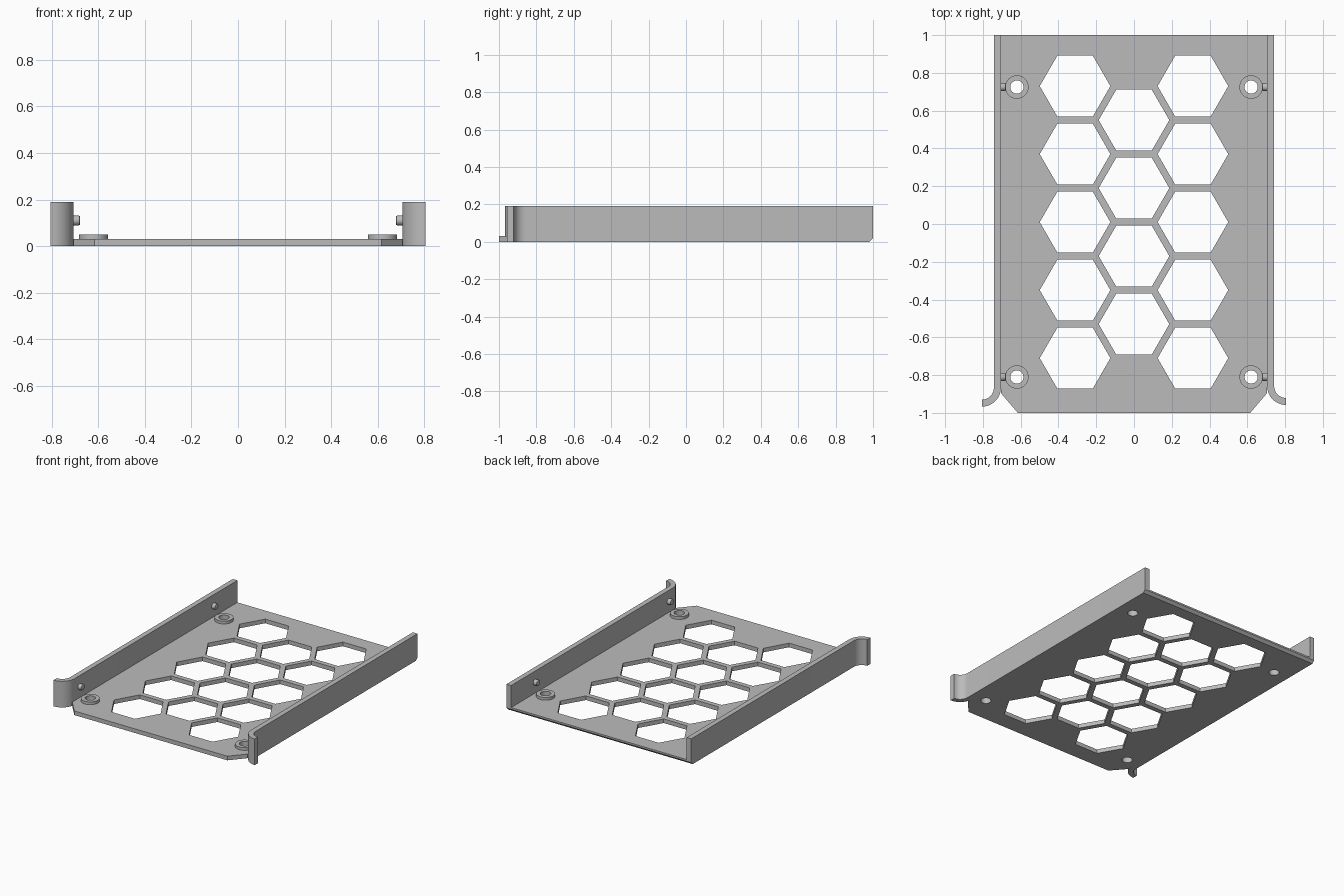
import bpy, bmesh
from math import cos, sin, pi, radians
from mathutils import Matrix, Vector

cube = bpy.data.objects.get("Cube")
if cube:
    bpy.data.objects.remove(cube, do_unlink=True)

GREY = (0.5, 0.5, 0.5, 1)
grey = bpy.data.materials.new("plain grey")
grey.use_nodes = True
grey.diffuse_color = GREY
grey.node_tree.nodes["Principled BSDF"].inputs["Base Color"].default_value = GREY

PLATE_T = 0.03
WALL_IN, WALL_OUT, WALL_H = 0.705, 0.742, 0.19
FLARE_X = 0.805
MOUNT_X, MOUNT_YS = 0.62, (0.725, -0.81)


def finish(bm, name):
    bmesh.ops.recalc_face_normals(bm, faces=bm.faces[:])
    mesh = bpy.data.meshes.new(name)
    bm.to_mesh(mesh)
    bm.free()
    mesh.materials.append(grey)
    obj = bpy.data.objects.new(name, mesh)
    bpy.context.collection.objects.link(obj)
    return obj


def add_prism(bm, outline, z0, z1):
    face = bm.faces.new([bm.verts.new((x, y, z0)) for x, y in outline])
    top = bmesh.ops.extrude_face_region(bm, geom=[face])["geom"]
    verts = [v for v in top if isinstance(v, bmesh.types.BMVert)]
    bmesh.ops.translate(bm, verts=verts, vec=(0, 0, z1 - z0))


def ngon(cx, cy, r, n):
    return [(cx + r * cos(2 * pi * i / n), cy + r * sin(2 * pi * i / n)) for i in range(n)]


def chamfer_back(bm):
    # small chamfer along the bottom rear edge
    edges = [e for e in bm.edges if all(v.co.y > 0.999 and v.co.z < 0.001 for v in e.verts)]
    bmesh.ops.bevel(bm, geom=edges, offset=0.018, segments=1, affect='EDGES')


def smooth(obj):
    bpy.ops.object.select_all(action='DESELECT')
    obj.select_set(True)
    bpy.context.view_layer.objects.active = obj
    bpy.ops.object.shade_smooth_by_angle(angle=radians(30))


# Cutter with the honeycomb openings and the screw holes
bm = bmesh.new()
for x, top_y, count in ((-0.312, 0.73, 5), (0, 0.55, 4), (0.312, 0.73, 5)):
    for row in range(count):
        add_prism(bm, ngon(x, top_y - 0.36 * row, 0.187, 6), -0.1, 0.1)
for side in (-1, 1):
    for y in MOUNT_YS:
        add_prism(bm, ngon(side * MOUNT_X, y, 0.035, 32), -0.1, 0.1)
cutter = finish(bm, "hole_cutter")
cutter.hide_render = True

# Base plate with clipped front corners
bm = bmesh.new()
add_prism(bm, [(-0.615, -1), (0.615, -1), (WALL_IN, -0.895), (WALL_IN, 1),
               (-WALL_IN, 1), (-WALL_IN, -0.895)], 0, PLATE_T)
chamfer_back(bm)
plate = finish(bm, "base_plate")
cut = plate.modifiers.new("holes", 'BOOLEAN')
cut.operation, cut.solver, cut.object = 'DIFFERENCE', 'EXACT', cutter
bpy.context.view_layer.objects.active = plate
bpy.ops.object.modifier_apply(modifier=cut.name)
bpy.data.objects.remove(cutter, do_unlink=True)
smooth(plate)

for side, label, arc_y in ((1, "left", -0.858), (-1, "right", -0.867)):
    # Side wall ending in an outward curved lip
    def arc(r, steps=12):
        return [(side * (FLARE_X - r * cos(i * pi / 2 / steps)),
                 arc_y - r * sin(i * pi / 2 / steps)) for i in range(steps + 1)]
    bm = bmesh.new()
    outline = [(side * WALL_IN, 1)] + arc(FLARE_X - WALL_IN)
    outline += arc(FLARE_X - WALL_OUT)[::-1] + [(side * WALL_OUT, 1)]
    add_prism(bm, outline, 0, WALL_H)
    chamfer_back(bm)
    smooth(finish(bm, label + "_wall"))

    for y, end in zip(MOUNT_YS, ("back", "front")):
        # Raised ring around the screw hole
        bm = bmesh.new()
        n = 32
        rings = [[bm.verts.new((px, py, z)) for px, py in ngon(side * MOUNT_X, y, r, n)]
                 for r, z in ((0.035, PLATE_T), (0.035, 0.05), (0.062, 0.05), (0.062, PLATE_T))]
        for a, b in zip(rings, rings[1:]):
            for i in range(n):
                j = (i + 1) % n
                bm.faces.new((a[i], a[j], b[j], b[i]))
        smooth(finish(bm, f"{label}_{end}_screw_ring"))

        # Locating pin on the inner face of the wall
        bm = bmesh.new()
        place = Matrix.Translation(Vector((side * 0.695, y, 0.11))) @ Matrix.Rotation(pi / 2, 4, 'Y')
        bmesh.ops.create_cone(bm, cap_ends=True, segments=24, radius1=0.021,
                              radius2=0.021, depth=0.034, matrix=place)
        rim = [e for e in bm.edges if all(abs(v.co.x) < 0.69 for v in e.verts)]
        bmesh.ops.bevel(bm, geom=rim, offset=0.005, segments=2, affect='EDGES', profile=0.5)
        smooth(finish(bm, f"{label}_{end}_pin"))
